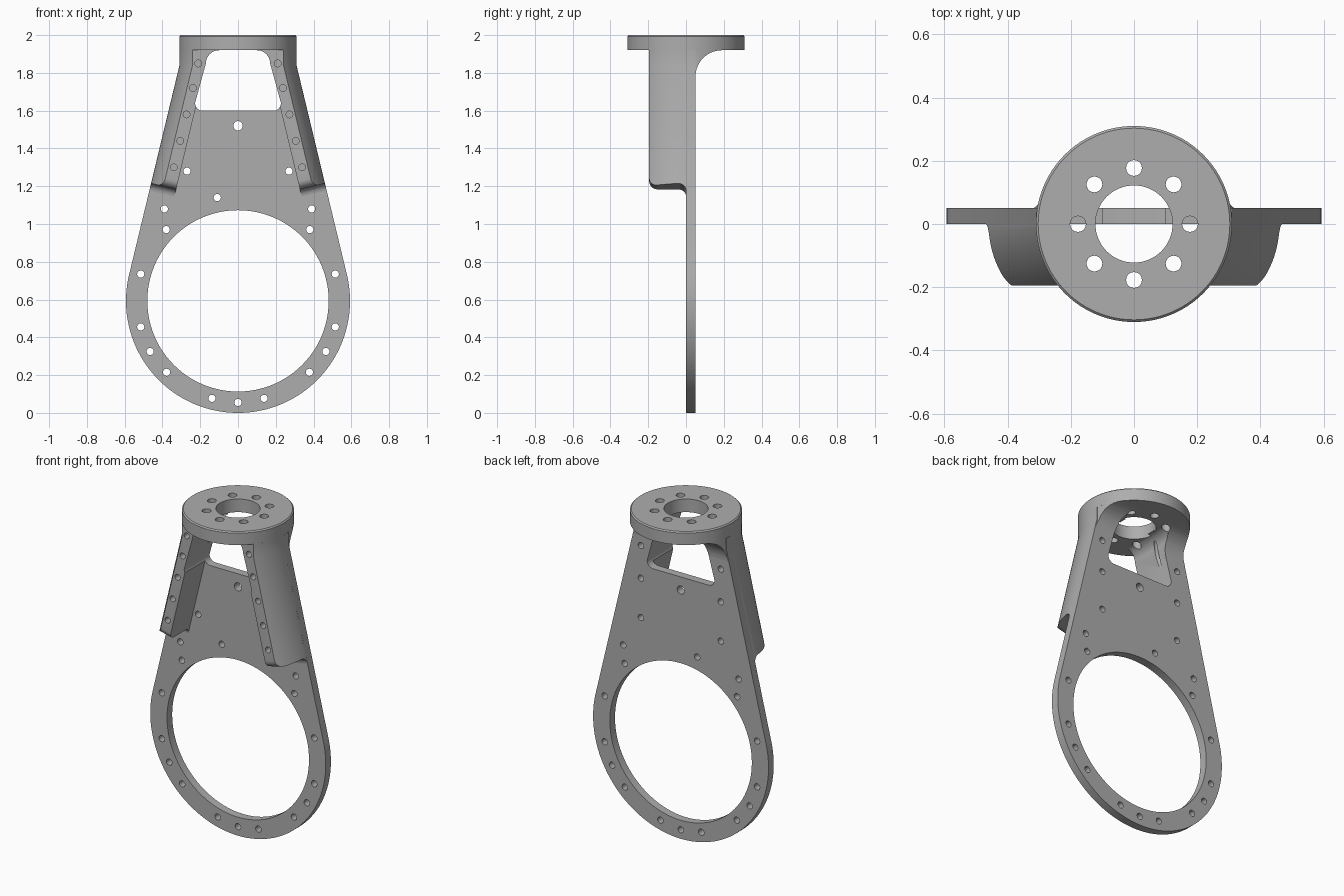
import bpy, bmesh
from math import sin, cos, pi, radians, asin
from mathutils import Matrix

if "Cube" in bpy.data.objects:
    bpy.data.objects.remove(bpy.data.objects["Cube"], do_unlink=True)

metal = bpy.data.materials.new("grey_metal")
metal.use_nodes = True
GREY = (0.42, 0.42, 0.42, 1)
metal.diffuse_color = GREY
metal.node_tree.nodes["Principled BSDF"].inputs["Base Color"].default_value = GREY

SLOPE = 0.24            # outward lean of the sides
R = 0.31                # mounting flange radius
SHOULDER = 1.84         # height where the lean begins
FRONT, THICK = -0.195, 0.05
UNDER = 1.92            # flange underside
RING_R, HOLE_R = 0.593, 0.48


def make(name, bm):
    bmesh.ops.recalc_face_normals(bm, faces=bm.faces)
    mesh = bpy.data.meshes.new(name)
    bm.to_mesh(mesh)
    bm.free()
    mesh.materials.append(metal)
    obj = bpy.data.objects.new(name, mesh)
    bpy.context.collection.objects.link(obj)
    return obj


def loft(name, sections):
    """Solid through matching closed sections."""
    bm = bmesh.new()
    rings = [[bm.verts.new(p) for p in s] for s in sections]
    n = len(rings[0])
    for a, b in zip(rings, rings[1:]):
        for i in range(n):
            j = (i + 1) % n
            bm.faces.new((a[i], a[j], b[j], b[i]))
    bm.faces.new(rings[0])
    bm.faces.new(rings[-1])
    return make(name, bm)


def prism(name, outline, y0, y1):
    return loft(name, [[(x, y, z) for x, z in outline] for y in (y0, y1)])


def arc(cx, cy, r, a0, a1, n=10):
    angles = [radians(a0 + (a1 - a0) * i / n) for i in range(n + 1)]
    return [(cx + r * cos(a), cy + r * sin(a)) for a in angles]


def mirrored(half):
    return half + [(-x, z) for x, z in reversed(half)]


def drills(name, spots, axis):
    """One cutter made of many cylinders: (centre, radius, length)."""
    bm = bmesh.new()
    turn = Matrix.Rotation(pi / 2, 4, 'X') if axis == 'Y' else Matrix()
    for centre, r, length in spots:
        bmesh.ops.create_cone(bm, cap_ends=True, segments=64 if r > 0.1 else 20,
                              radius1=r, radius2=r, depth=length,
                              matrix=Matrix.Translation(centre) @ turn)
    return make(name, bm)


def cut(obj, tool, operation='DIFFERENCE'):
    mod = obj.modifiers.new("cut", 'BOOLEAN')
    mod.operation, mod.solver, mod.object = operation, 'EXACT', tool
    bpy.context.view_layer.objects.active = obj
    bpy.ops.object.modifier_apply(modifier=mod.name)


def lean(z):
    return SLOPE * max(0, SHOULDER - z)


# Shared cutters: window, channel between the legs, vertical bolt holes
inner = 0.17
low = inner + lean(1.6)
window = prism("window_cutter", mirrored(
    arc(low - 0.04, 1.64, 0.04, -90, 0, 5)
    + arc(0.10, 1.85, 0.07, 0, 90) + [(0.10, 1.96)]), -0.5, 0.5)
channel = prism("channel_cutter", mirrored(
    [(inner + lean(1.0), 1.0), (inner + lean(1.75), 1.75)]), -0.5, 0.02)
bolts = [((0.177 * cos(i * pi / 4), 0.177 * sin(i * pi / 4), 1.9), 0.025, 0.4)
         for i in range(8)]
bolt_drill = drills("bolt_cutter", bolts + [((0, 0, 1.9), 0.122, 0.4)], 'Z')

# Ring plate: round base tapering up to the shoulder
tilt = 13.5
outline = mirrored(arc(0, RING_R, RING_R, -90, tilt, 48)[1:] + [(R, SHOULDER), (R, UNDER)])
plate = prism("ring_plate", [(0, 0)] + outline, 0, THICK)
pairs = [(.27, 1.28), (.39, 1.08), (.38, .97), (.515, .735), (.515, .455),
         (.465, .325), (.378, .215), (.138, .077), (.27, 1.52), (.27, 1.72)]
spots = [(s * x, z) for x, z in pairs for s in (-1, 1)] + [(-.11, 1.14), (0, .055)]
plate_drill = drills("plate_drill_cutter",
                     [((x, .025, z), .019, .3) for x, z in spots]
                     + [((0, .025, 1.52), .025, .3)], 'Y')
opening = prism("opening_cutter", arc(0, RING_R, HOLE_R, 0, 360, 96)[:-1], -0.5, 0.5)
for tool in (opening, window, plate_drill):
    cut(plate, tool)

# Leaning legs: flange circle swept outward below the shoulder
reach = 0.2
side = [(R * cos(a), R * sin(a)) for a in
        [asin(FRONT / R) + (asin(reach / R) - asin(FRONT / R)) * i / 24 for i in range(25)]]
legs = loft("side_legs", [
    [(x + lean(z), y, z) for x, y in side] + [(-x - lean(z), y, z) for x, y in reversed(side)]
    for z in (1.05, SHOULDER, UNDER)])
# Side profile: rounded lower end, fillet to the plate, gusset under the flange
profile = (arc(-0.04, 1.175, 0.04, 0, 90, 6)
           + arc(FRONT + 0.045, 1.26, 0.045, 270, 180, 6)
           + [(FRONT - 0.01, 1.26), (FRONT - 0.01, 1.95), (0.19, 1.95)]
           + arc(0.19, UNDER - 0.14, 0.14, 90, 180) + [(0, UNDER - 0.14)])
envelope = loft("leg_envelope_cutter", [
    [(x, y, z + (SLOPE * (abs(x) - 0.46) if z < 1.5 else 0)) for y, z in profile]
    for x in (-0.7, 0, 0.7)])
cut(legs, envelope, 'INTERSECT')
leg_drill = drills("leg_drill_cutter", [
    ((s * (0.21 + lean(z)), FRONT, z), .018, .1)
    for z in (1.85, 1.72, 1.58, 1.44, 1.30) for s in (-1, 1)], 'Y')
for tool in (window, channel, bolt_drill, leg_drill):
    cut(legs, tool)

# Round mounting flange with softened top rim
flange = loft("mounting_flange", [
    [(x, y, z) for x, y in arc(0, 0, r, 0, 360, 96)[:-1]]
    for r, z in ((R, UNDER), (R, 1.993), (R - 0.007, 2.0))])
cut(flange, bolt_drill)

for tool in (window, channel, bolt_drill, plate_drill, opening, envelope, leg_drill):
    bpy.data.objects.remove(tool, do_unlink=True)

# Smooth curved walls, keep the machined edges crisp
bpy.ops.object.select_all(action='DESELECT')
for obj in (plate, legs, flange):
    obj.select_set(True)
bpy.context.view_layer.objects.active = plate
bpy.ops.object.shade_smooth_by_angle(angle=radians(30))
